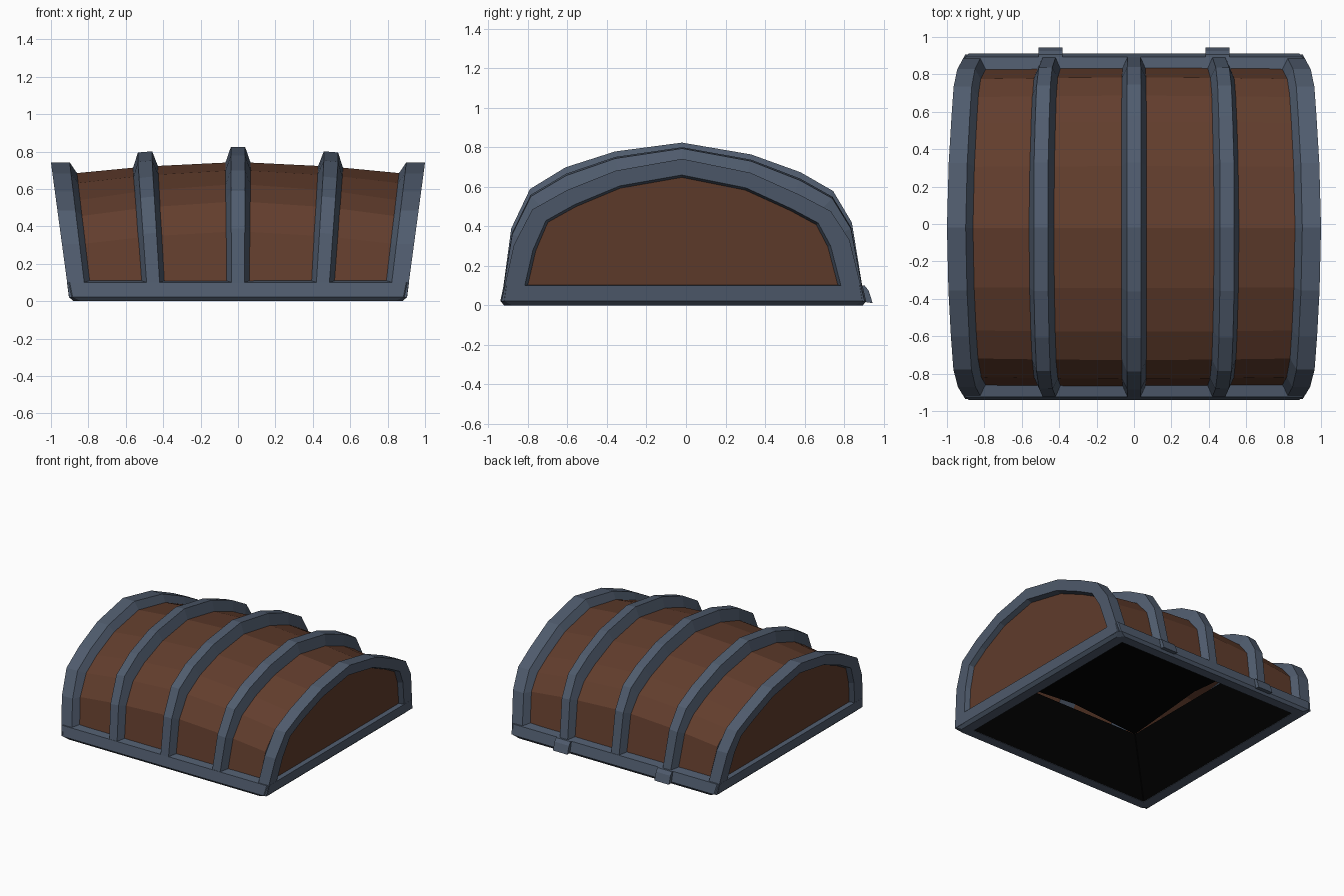
import bpy, bmesh

if "Cube" in bpy.data.objects:
    bpy.data.objects.remove(bpy.data.objects["Cube"])


def mat(name, rgb):
    m = bpy.data.materials.new(name)
    m.diffuse_color = (*rgb, 1)
    m.use_nodes = True
    m.node_tree.nodes["Principled BSDF"].inputs["Base Color"].default_value = m.diffuse_color
    return m


WOOD = mat("brown wood", (0.122, 0.047, 0.026))
METAL = mat("blue grey metal", (0.080, 0.107, 0.155))
BLACK = mat("black interior", (0.0, 0.0, 0.0))

# Arched outline of the lid (y, z), measured on the middle band
ARCH = [(-.935, 0), (-.885, .39), (-.79, .59), (-.61, .70), (-.36, .78), (-.02, .825),
        (.33, .765), (.58, .675), (.745, .58), (.84, .42), (.905, 0)]
FOOT = .02


def inset_arch(d, foot_factor):
    """Move the arch inward by d, with another distance at the side walls."""
    n, out = len(ARCH), []
    normals = []
    for (y0, z0), (y1, z1) in zip(ARCH, ARCH[1:]):
        l = ((y1 - y0) ** 2 + (z1 - z0) ** 2) ** .5
        normals.append(((z1 - z0) / l, -(y1 - y0) / l))
    for i, (y, z) in enumerate(ARCH):
        a, b = normals[max(i - 1, 0)], normals[min(i, n - 2)]
        c = 1 + a[0] * b[0] + a[1] * b[1]
        e = d * foot_factor if i < 2 or i > n - 3 else d
        y += e * (a[0] + b[0]) / c
        z += e * (a[1] + b[1]) / c
        out.append((y, FOOT if i in (0, n - 1) else z))
    return out


def arch_line(x, d):
    """Arch at station x: lower toward the ends, flaring outward with height."""
    f = abs(x) ** 1.6 if abs(x) < .89 else 1
    pts = []
    for y, z in inset_arch(d, .72 if abs(x) < .89 else 1.12):
        if z > FOOT:
            z = z * (1 - .1 * f) - .045 * f * min(1, abs(y) / .55) ** 2
            y *= 1 - .015 * f
        pts.append((x * min(.9 + .135 * z, 1.0), y, z))
    return pts


def loft(name, rings, material, close_section=False, cap_rings=False,
         cyclic=False, flip=False, cap_feet=False):
    bm = bmesh.new()
    vs = [[bm.verts.new(p) for p in r] for r in rings]
    pairs = list(zip(vs, vs[1:])) + ([(vs[-1], vs[0])] if close_section else [])
    for a, b in pairs:
        n = len(a)
        for i in range(n if cyclic else n - 1):
            j = (i + 1) % n
            bm.faces.new((a[i], a[j], b[j], b[i]))
    if cap_rings:
        bm.faces.new(vs[0])
        bm.faces.new(vs[-1])
    if cap_feet:
        bm.faces.new([v[0] for v in vs])
        bm.faces.new([v[-1] for v in vs])
    bmesh.ops.recalc_face_normals(bm, faces=bm.faces[:])
    if flip:
        bmesh.ops.reverse_faces(bm, faces=bm.faces[:])
    me = bpy.data.meshes.new(name)
    bm.to_mesh(me)
    bm.free()
    me.materials.append(material)
    ob = bpy.data.objects.new(name, me)
    bpy.context.collection.objects.link(ob)
    return ob


# Wooden barrel top with its flat ends
loft("wood_lid", [arch_line(x, .08) for x in (-.96, -.87, -.5, 0, .5, .87, .96)],
     WOOD, cap_rings=True)

# Three middle bands
for name, x in (("left_band", -.497), ("middle_band", 0), ("right_band", .497)):
    section = [(-.07, .09), (-.038, 0), (.038, 0), (.07, .09)]
    loft(name, [arch_line(x + dx, d) for dx, d in section], METAL,
         close_section=True, cap_feet=True)

# End bands, framing the end panels
for name, s in (("left_end_band", -1), ("right_end_band", 1)):
    section = [(.865, .085), (.90, 0), (1.0, 0), (1.0, .09), (.955, .105)]
    loft(name, [arch_line(s * x, d) for x, d in section], METAL,
         close_section=True, cap_feet=True)


def rail_ring(hx, y0, y1, c, z):
    """Rectangle with cut corners."""
    pts = [(-hx + c, y0), (hx - c, y0), (hx, y0 + c), (hx, y1 - c),
           (hx - c, y1), (-hx + c, y1), (-hx, y1 - c), (-hx, y0 + c)]
    return [(x, y, z) for x, y in pts]


# Bottom rail all round
loft("bottom_rail", [rail_ring(.80, -.845, .82, .004, 0),
                     rail_ring(.88, -.92, .895, .04, 0),
                     rail_ring(.904, -.94, .912, .02, .022),
                     rail_ring(.9145, -.924, .894, .015, .10),
                     rail_ring(.80, -.845, .82, .004, .112)],
     METAL, close_section=True, cyclic=True)

# Dark hollow underneath: sloping walls and a shallow vault
loft("interior", [rail_ring(.80, -.845, .82, .004, .003),
                  rail_ring(.58, -.68, .65, .004, .41)],
     BLACK, cyclic=True, flip=True)
loft("interior_vault", [[(x, y, .41 + (.04 if x == 0 else 0) + (.06 if y == -.015 else 0))
                         for y in (-.68, -.015, .65)] for x in (-.58, 0, .58)], BLACK)

# Two hinge knuckles at the back
for name, x in (("left_hinge", -.447), ("right_hinge", .447)):
    prof = [(.87, .022), (.945, .012), (.925, .075), (.905, .1), (.87, .1)]
    loft(name, [[(x + dx, y, z) for y, z in prof] for dx in (-.064, .064)],
         METAL, cap_rings=True, cyclic=True)
